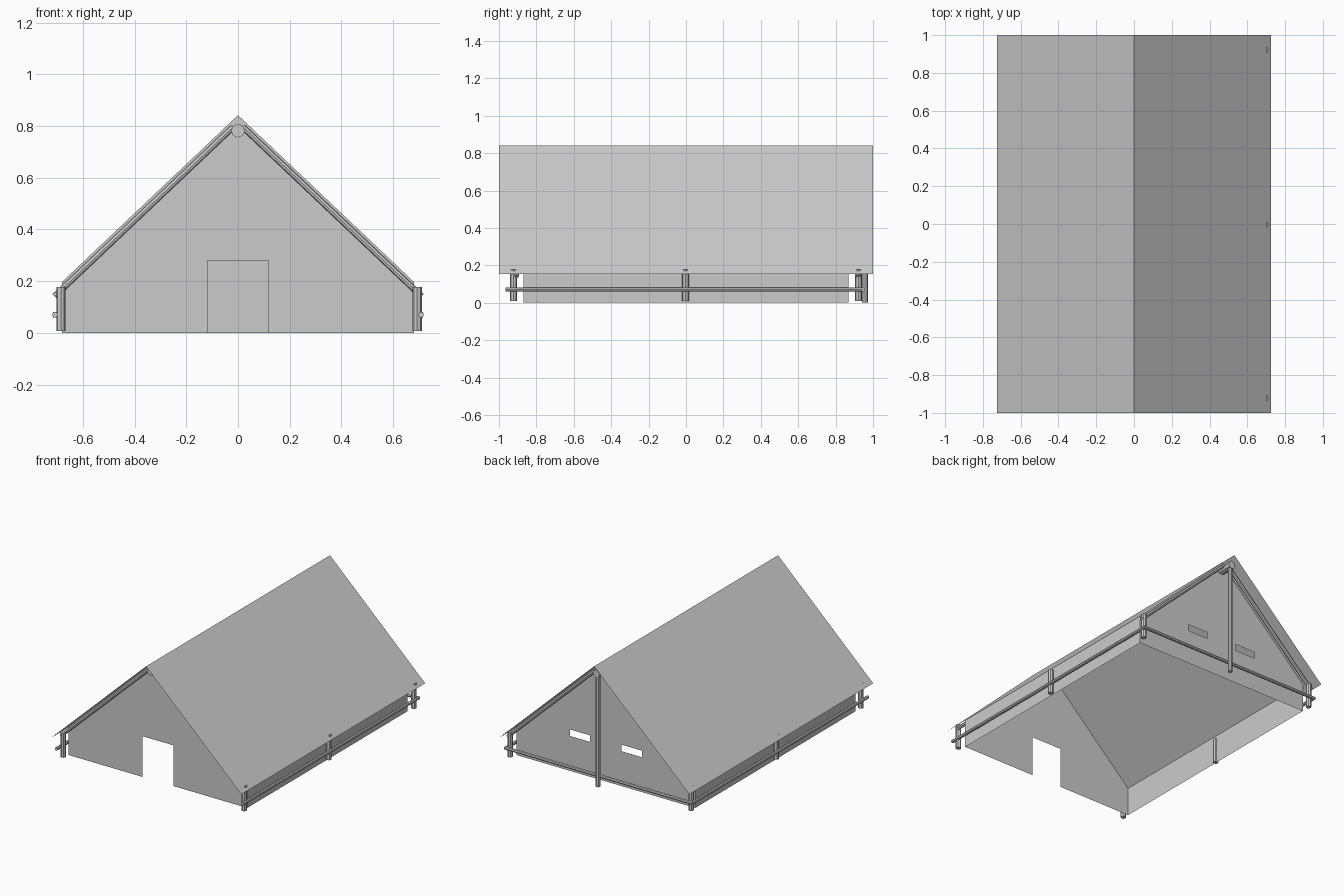
import bpy, bmesh
from mathutils import Vector

if "Cube" in bpy.data.objects:
    bpy.data.objects.remove(bpy.data.objects["Cube"])

RIDGE, EAVE_X, EAVE_Z = 0.842, 0.725, 0.155
SLOPE = (RIDGE - EAVE_Z) / EAVE_X
WALL_X, WALL_Y = 0.68, 0.87


def roof_z(x):
    return RIDGE - SLOPE * abs(x)


def sheet(name, polys):
    """Thin flat panels from a list of polygons."""
    bm = bmesh.new()
    for poly in polys:
        bm.faces.new([bm.verts.new(p) for p in poly])
    bmesh.ops.remove_doubles(bm, verts=bm.verts[:], dist=1e-4)
    me = bpy.data.meshes.new(name)
    bm.to_mesh(me)
    bm.free()
    ob = bpy.data.objects.new(name, me)
    bpy.context.collection.objects.link(ob)
    return ob


def log(name, a, b, r):
    """Eight-sided pole from a to b."""
    a, b = Vector(a), Vector(b)
    d = b - a
    bpy.ops.mesh.primitive_cylinder_add(vertices=8, radius=r, depth=d.length,
                                        location=(a + b) / 2)
    ob = bpy.context.object
    ob.name = name
    ob.rotation_euler = d.to_track_quat('Z', 'Y').to_euler()
    return ob


# roof canvas
sheet("roof", [[(0, -1, RIDGE), (0, 1, RIDGE), (s * EAVE_X, 1, EAVE_Z), (s * EAVE_X, -1, EAVE_Z)]
               for s in (-1, 1)])

# side walls
for s, side in ((-1, "left"), (1, "right")):
    x, h = s * WALL_X, roof_z(WALL_X)
    sheet(side + "_wall", [[(x, -WALL_Y, 0), (x, WALL_Y, 0), (x, WALL_Y, h), (x, -WALL_Y, h)]])

# front wall with doorway
D, DH = 0.118, 0.28
outline = [(-WALL_X, 0), (-D, 0), (-D, DH), (D, DH), (D, 0), (WALL_X, 0),
           (WALL_X, roof_z(WALL_X)), (0, RIDGE), (-WALL_X, roof_z(WALL_X))]
sheet("front_wall", [[(x, -WALL_Y, z) for x, z in outline]])

# back wall with two slot windows
A, B, Z0, Z1 = 0.12, 0.275, 0.24, 0.285
polys = [[(-A, 0), (A, 0), (A, roof_z(A)), (0, RIDGE), (-A, roof_z(A))]]
for s in (-1, 1):
    polys += [[(s * A, 0), (s * B, 0), (s * B, Z0), (s * A, Z0)],
              [(s * A, Z1), (s * B, Z1), (s * B, roof_z(B)), (s * A, roof_z(A))],
              [(s * B, 0), (s * WALL_X, 0), (s * WALL_X, roof_z(WALL_X)), (s * B, roof_z(B))]]
sheet("back_wall", [[(x, WALL_Y, z) for x, z in p] for p in polys])

# eave posts, side rails and rafters
for s, side, px in ((-1, "left", -0.685), (1, "right", 0.693)):
    for y, place in ((-0.922, "front"), (-0.003, "middle"), (0.922, "back")):
        log(f"{side}_{place}_post", (px, y, 0.008), (px, y, 0.178), 0.018)
    log(side + "_rail", (s * 0.708, -0.965, 0.07), (s * 0.708, 0.947, 0.07), 0.011)
    for y, place in ((-0.905, "front"), (0.92, "back")):
        off = 0.028
        log(f"{side}_{place}_rafter", (s * 0.02, y, roof_z(0.02) - off),
            (s * 0.71, y, roof_z(0.71) - off), 0.012)

# back rail, ridge pole and centre back pole
log("back_rail", (-0.715, 0.947, 0.07), (0.715, 0.947, 0.07), 0.011)
log("ridge_pole", (0, -0.95, 0.782), (0, 0.975, 0.782), 0.027)
log("back_pole", (0, 0.957, 0), (0, 0.957, 0.77), 0.015)
